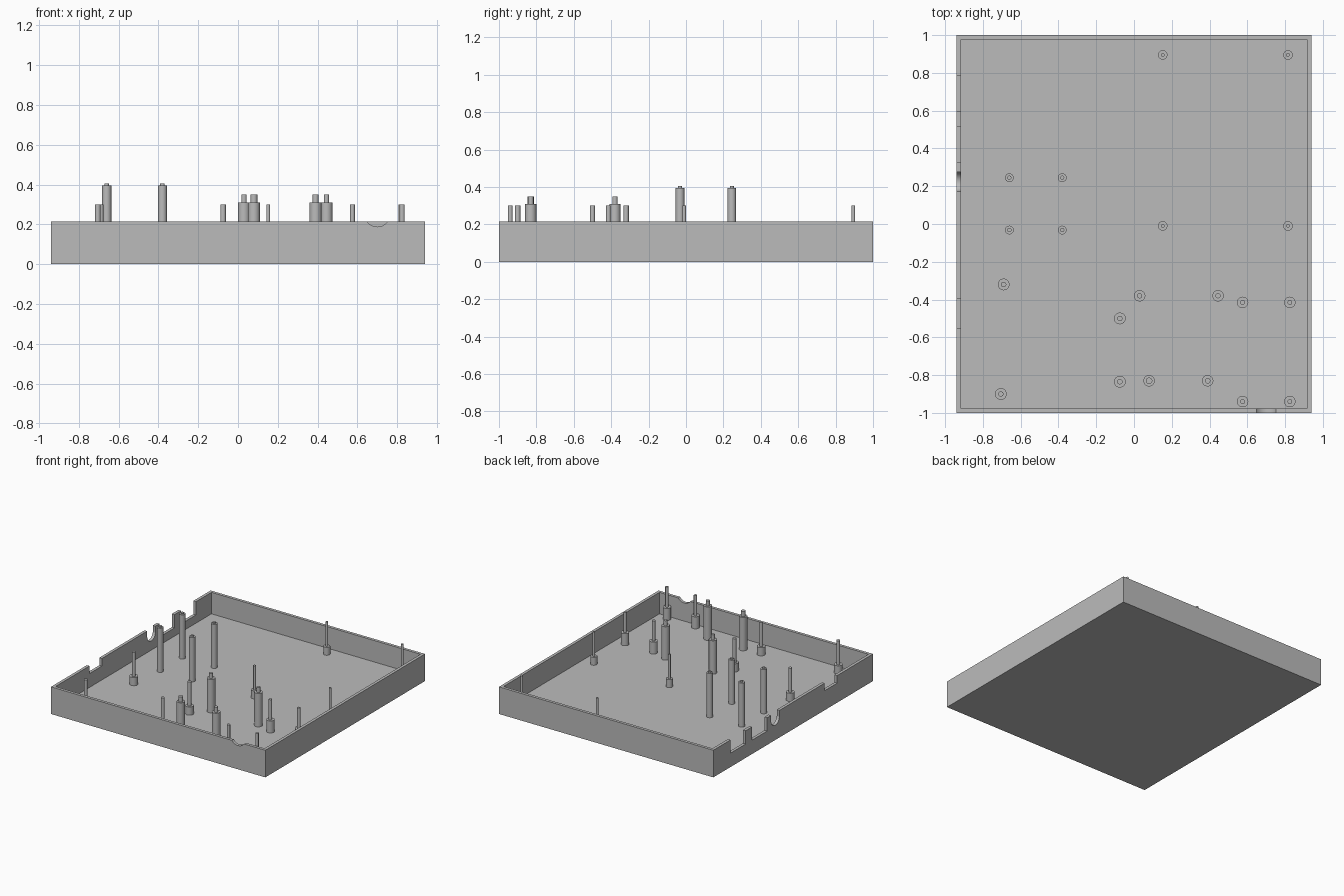
import bpy, bmesh, math
from mathutils import Matrix, Vector

if "Cube" in bpy.data.objects:
    bpy.data.objects.remove(bpy.data.objects["Cube"], do_unlink=True)

grey = bpy.data.materials.new("plain grey")
grey.use_nodes = True
colour = (0.5, 0.5, 0.5, 1)
grey.diffuse_color = colour
grey.node_tree.nodes["Principled BSDF"].inputs["Base Color"].default_value = colour

WIDTH, LENGTH, HEIGHT = 1.88, 2.0, 0.215
WALL, FLOOR = 0.033, 0.045


def finish(name, bm):
    bmesh.ops.recalc_face_normals(bm, faces=bm.faces)
    mesh = bpy.data.meshes.new(name)
    bm.to_mesh(mesh)
    bm.free()
    mesh.materials.append(grey)
    obj = bpy.data.objects.new(name, mesh)
    bpy.context.collection.objects.link(obj)
    return obj


def activate(obj):
    bpy.ops.object.select_all(action="DESELECT")
    obj.select_set(True)
    bpy.context.view_layer.objects.active = obj


def box(low, high):
    low, high = Vector(low), Vector(high)
    bm = bmesh.new()
    place = Matrix.Translation((low + high) / 2) @ Matrix.Diagonal((*(high - low), 1))
    bmesh.ops.create_cube(bm, size=1, matrix=place)
    return bm


def cut(target, bm):
    cutter = finish("cutter", bm)
    cutter.hide_render = True
    activate(target)
    mod = target.modifiers.new("cut", "BOOLEAN")
    mod.operation = "DIFFERENCE"
    mod.solver = "EXACT"
    mod.object = cutter
    bpy.ops.object.modifier_apply(modifier=mod.name)
    bpy.data.objects.remove(cutter, do_unlink=True)


def rod(centre, radius, axis):
    bm = bmesh.new()
    turn = Matrix.Rotation(math.pi / 2, 4, axis)
    bmesh.ops.create_cone(bm, cap_ends=True, segments=40, radius1=radius, radius2=radius,
                          depth=0.2, matrix=Matrix.Translation(centre) @ turn)
    return bm


def stepped_post(name, x, y, rings):
    # Turned profile: each ring is (radius, top height)
    profile = [(0, FLOOR - 0.01)]
    z = FLOOR - 0.01
    for radius, top in rings:
        profile += [(radius, z), (radius, top)]
        z = top
    profile.append((0, z))
    bm = bmesh.new()
    verts = [bm.verts.new((r, 0, h)) for r, h in profile]
    edges = [bm.edges.new(pair) for pair in zip(verts, verts[1:])]
    bmesh.ops.spin(bm, geom=verts + edges, cent=(0, 0, 0), axis=(0, 0, 1),
                   angle=math.tau, steps=32)
    bmesh.ops.remove_doubles(bm, verts=bm.verts, dist=0.0001)
    bmesh.ops.translate(bm, verts=bm.verts, vec=(x, y, 0))
    post = finish(name, bm)
    activate(post)
    bpy.ops.object.shade_smooth_by_angle(angle=math.radians(30))


# Open tray
bm = box((-WIDTH / 2, -LENGTH / 2, 0), (WIDTH / 2, LENGTH / 2, HEIGHT))
top = max(bm.faces, key=lambda f: f.calc_center_median().z)
bmesh.ops.inset_region(bm, faces=[top], thickness=WALL)
moved = bmesh.ops.extrude_face_region(bm, geom=[top])["geom"]
bmesh.ops.delete(bm, geom=[top], context="FACES_ONLY")
bmesh.ops.translate(bm, vec=(0, 0, FLOOR - HEIGHT),
                    verts=[v for v in moved if isinstance(v, bmesh.types.BMVert)])
tray = finish("tray", bm)

# Connector notches in the right wall: start, end, bottom height
for start, end, bottom in [(0.595, 0.785, 0.11), (0.325, 0.515, 0.11),
                           (-0.55, -0.395, 0.155), (0.172, 0.276, 0.17)]:
    cut(tray, box((-1, start, bottom), (-0.88, end, 0.3)))

# Rounded cable openings in the right and front walls
cut(tray, rod((-0.94, 0.224, 0.17), 0.052, "Y"))
cut(tray, rod((0.7, -1, 0.253), 0.065, "X"))
activate(tray)
bpy.ops.object.shade_smooth_by_angle(angle=math.radians(30))

# Tall standoffs with a small tip
for x in (-0.66, -0.38):
    for y in (-0.032, 0.245):
        stepped_post("tall_standoff", x, y, [(0.023, 0.395), (0.011, 0.405)])

# Thin locating pins on short bases
for x in (0.152, 0.815):
    for y in (-0.01, 0.895):
        stepped_post("thin_pin", x, y, [(0.025, 0.108), (0.0095, 0.3)])

# Pins on wider bases
for x, y in [(-0.69, -0.32), (-0.705, -0.9), (-0.075, -0.5), (-0.075, -0.835)]:
    stepped_post("locating_pin", x, y, [(0.031, 0.11), (0.014, 0.3)])
for x in (0.575, 0.825):
    for y in (-0.415, -0.94):
        stepped_post("corner_pin", x, y, [(0.03, 0.14), (0.0125, 0.3)])

# Shouldered supports
for x, y, tip in [(0.03, -0.38, 0.0135), (0.445, -0.38, 0.0135),
                  (0.08, -0.83, 0.017), (0.39, -0.83, 0.0145)]:
    stepped_post("shouldered_support", x, y, [(0.03, 0.31), (tip, 0.35)])
